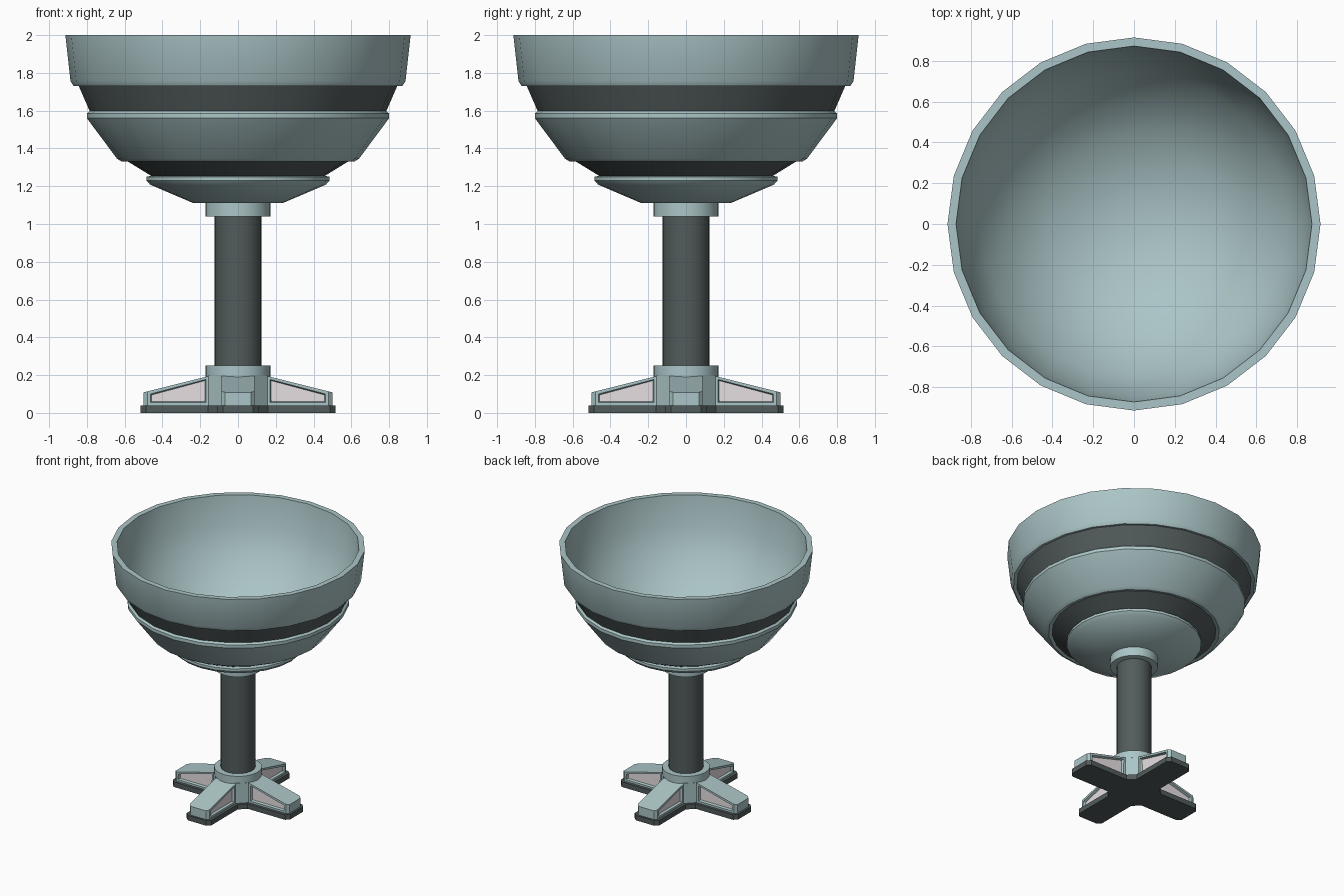
import bpy
import bmesh
from math import cos, sin, pi, radians

if "Cube" in bpy.data.objects:
    bpy.data.objects.remove(bpy.data.objects["Cube"])


def material(name, rgb):
    m = bpy.data.materials.new(name)
    m.use_nodes = True
    m.diffuse_color = (*rgb, 1)
    m.node_tree.nodes["Principled BSDF"].inputs["Base Color"].default_value = (*rgb, 1)
    return m


LIGHT = material("pale_blue_grey", (0.41, 0.56, 0.57))
DARK = material("charcoal_grey", (0.085, 0.105, 0.105))
PANEL = material("pale_pink_grey", (0.80, 0.74, 0.76))


def finish(name, bm, mats, smooth=True):
    bmesh.ops.recalc_face_normals(bm, faces=bm.faces)
    mesh = bpy.data.meshes.new(name)
    bm.to_mesh(mesh)
    bm.free()
    for m in mats:
        mesh.materials.append(m)
    ob = bpy.data.objects.new(name, mesh)
    bpy.context.collection.objects.link(ob)
    if smooth:
        bpy.ops.object.select_all(action="DESELECT")
        ob.select_set(True)
        bpy.context.view_layer.objects.active = ob
        bpy.ops.object.shade_smooth_by_angle(angle=radians(32))
    return ob


def lathe(name, profile, mats, dark_segments=(), sides=24):
    """Turn (radius, height) points around z; the listed segments use the second colour."""
    bm = bmesh.new()
    rings = [[bm.verts.new((r * cos(2 * pi * i / sides), r * sin(2 * pi * i / sides), z))
              for i in range(sides)] for r, z in profile]
    for k in range(len(rings) - 1):
        a, b = rings[k], rings[k + 1]
        for i in range(sides):
            j = (i + 1) % sides
            f = bm.faces.new((a[i], a[j], b[j], b[i]))
            f.material_index = int(k in dark_segments)
    bm.faces.new(rings[0])
    bm.faces.new(rings[-1])
    return finish(name, bm, mats)


def prism(outline, z0, z1):
    bm = bmesh.new()
    base = bm.faces.new([bm.verts.new((x, y, z0)) for x, y in outline])
    new = bmesh.ops.extrude_face_region(bm, geom=[base], use_keep_orig=True)["geom"]
    for v in new:
        if isinstance(v, bmesh.types.BMVert):
            v.co.z = z1
    bmesh.ops.recalc_face_normals(bm, faces=bm.faces)
    return bm


def four_fold(points):
    """Repeat a run of points at each quarter turn."""
    out = []
    for c, s in ((1, 0), (0, 1), (-1, 0), (0, -1)):
        out += [(c * x - s * y, s * x + c * y) for x, y in points]
    return out


# Bowl: outer wall with two dark recessed bands, then rim and inner wall
outer = [(0.235, 1.11), (0.465, 1.208), (0.485, 1.23), (0.485, 1.25), (0.46, 1.255),
         (0.59, 1.335), (0.615, 1.33), (0.64, 1.345), (0.80, 1.56), (0.80, 1.585),
         (0.785, 1.597), (0.845, 1.735), (0.87, 1.73), (0.887, 1.757), (0.914, 2.0)]
inner = [(0.872, 2.0), (0.845, 1.77), (0.755, 1.56), (0.60, 1.37), (0.43, 1.245),
         (0.22, 1.17), (0.08, 1.15)]
lathe("bowl", outer + inner, [LIGHT, DARK], dark_segments=(4, 10))

# Stem and its two collars
lathe("stem", [(0.125, 0.2), (0.125, 1.08)], [DARK])
lathe("upper_collar", [(0.172, 1.04), (0.172, 1.12)], [LIGHT])
lathe("lower_collar", [(0.172, 0.19), (0.172, 0.252)], [LIGHT])

# Cross-shaped sole under the feet
arm = [(0.16, -0.108), (0.488, -0.108), (0.515, -0.08),
       (0.515, 0.08), (0.488, 0.108), (0.16, 0.108)]
finish("sole", prism(four_fold(arm), 0, 0.04), [DARK], smooth=False)

# Eight-sided hub joining the feet
finish("hub", prism(four_fold([(0.155, -0.087), (0.155, 0.087)]), 0.04, 0.198),
       [LIGHT], smooth=False)

# Four sloping feet with a recessed panel on each side
foot = [(0.155, -0.087), (0.48, -0.087), (0.5, -0.068),
        (0.5, 0.068), (0.48, 0.087), (0.155, 0.087)]
for n, name in enumerate(("left", "back", "right", "front")):
    bm = prism(foot, 0.04, 0.2)
    for v in bm.verts:
        if v.co.z > 0.1:
            v.co.z = 0.195 - 0.25 * (v.co.x - 0.155)
    bm.normal_update()
    sides = [f for f in bm.faces if abs(f.normal.y) > 0.9]
    bmesh.ops.inset_individual(bm, faces=sides, thickness=0.022)
    bmesh.ops.inset_individual(bm, faces=sides, thickness=0.008, depth=-0.018)
    for f in sides:
        f.material_index = 1
    ob = finish(name + "_foot", bm, [LIGHT, PANEL], smooth=False)
    ob.rotation_euler.z = n * pi / 2
